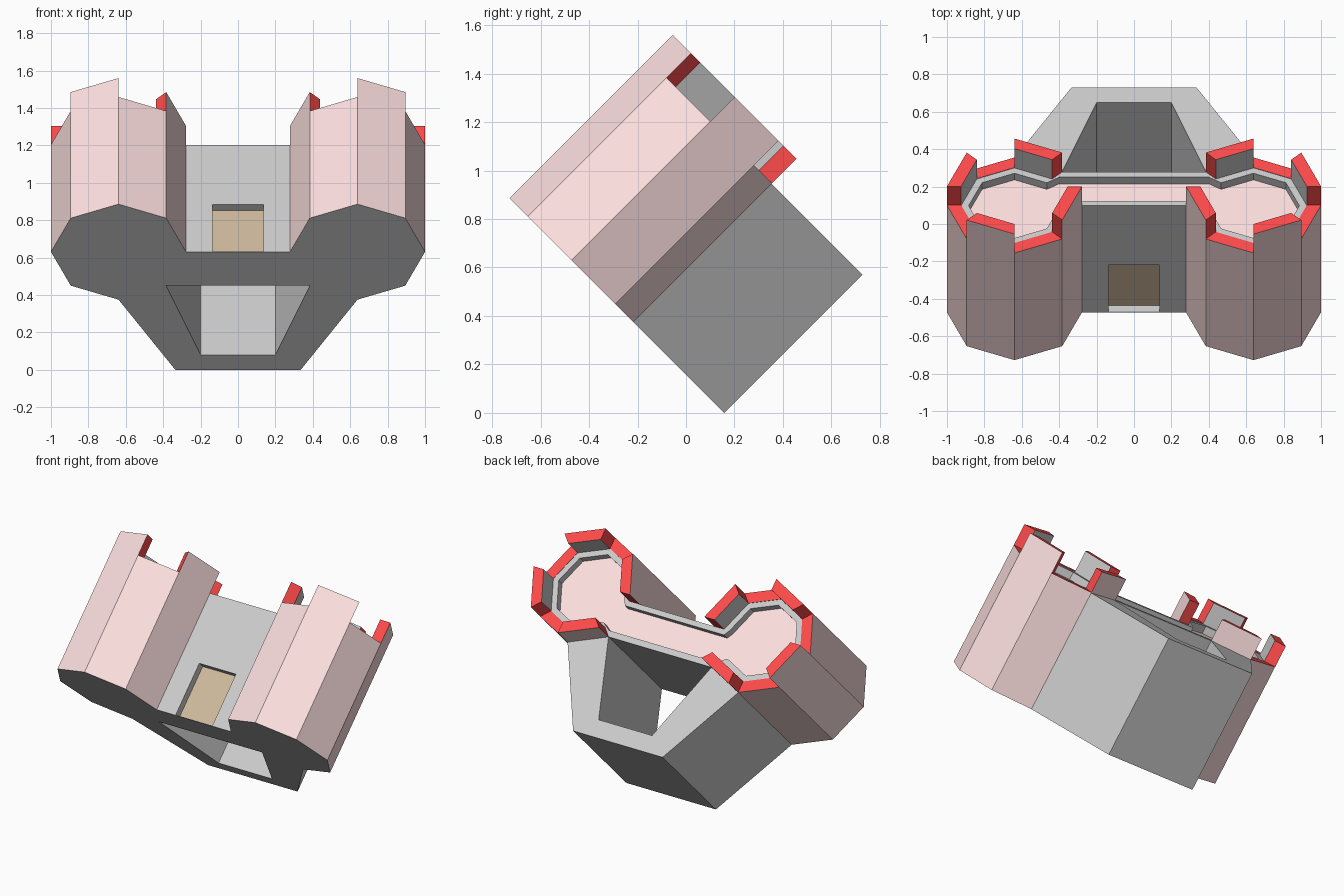
import bpy, bmesh
from math import cos, sin, radians
from mathutils import Matrix

if "Cube" in bpy.data.objects:
    bpy.data.objects.remove(bpy.data.objects["Cube"])

# The castle is built upright (x, depth, height), then tipped 45 degrees
TILT = Matrix.Translation((0, -0.727, 0.885)) @ Matrix.Rotation(radians(-45), 4, 'X')
CX, CY, R = 0.639, 0.36, 0.361      # tower centre and radius
R_IN, R_PIT = 0.285, 0.245          # parapet inner radius, sunken floor radius
TOP, CREST, FLOOR = 0.807, 0.953, 0.755


def material(name, rgb):
    m = bpy.data.materials.new(name)
    m.diffuse_color = (*rgb, 1)
    m.use_nodes = True
    m.node_tree.nodes["Principled BSDF"].inputs["Base Color"].default_value = m.diffuse_color
    return m


GREY = material("grey_stone", (0.75, 0.75, 0.75))
PINK = material("pink_stone", (1.0, 0.75, 0.75))
RED = material("red_trim", (1.0, 0.07, 0.07))
BROWN = material("door_wood", (0.61, 0.48, 0.33))


def corner(r, k):
    a = radians(45 * k)
    return (CX + r * cos(a), CY + r * sin(a))


def mirrored(half):
    return half + [(-x, y) for x, y in reversed(half)]


def prism(name, plan, z0, z1, mats, pick=None):
    """Extrude a plan; pick(face) returns the material slot."""
    bm = bmesh.new()
    low = [bm.verts.new((x, y, z0)) for x, y in plan]
    high = [bm.verts.new((x, y, z1)) for x, y in plan]
    bm.faces.new(low)
    bm.faces.new(high)
    n = len(plan)
    for i in range(n):
        j = (i + 1) % n
        bm.faces.new((low[i], low[j], high[j], high[i]))
    bmesh.ops.recalc_face_normals(bm, faces=bm.faces)
    if pick:
        for f in bm.faces:
            f.material_index = pick(f)
    me = bpy.data.meshes.new(name)
    bm.to_mesh(me)
    bm.free()
    for m in mats:
        me.materials.append(m)
    ob = bpy.data.objects.new(name, me)
    bpy.context.collection.objects.link(ob)
    ob.matrix_world = TILT
    return ob


def tower_side(f):
    """Distance of a face centre from its tower axis; None for caps."""
    c = f.calc_center_median()
    return None if abs(f.normal.z) > 0.5 else ((abs(c.x) - CX) ** 2 + (c.y - CY) ** 2) ** 0.5


def body_slot(f):
    d = tower_side(f)
    return 1 if d is not None and abs(d - R * cos(radians(22.5))) < 0.01 else 0


def parapet_slot(f):
    d = tower_side(f)
    if d is None:
        return 2
    if d > 0.328:
        return 1                     # outer side
    return 0 if d < 0.27 else 2      # inner side, else end


# Main body: two octagonal towers, gate wall and rear enclosure
body = prism("castle_body", mirrored([corner(R, k) for k in range(4, 11)] + [(0.335, 1.252)]),
             0, TOP, [GREY, PINK], body_slot)

# Openings: open courtyard, sunken walkway and door recess
pit = mirrored([(0.37, 0.395)] + [corner(R_PIT, k) for k in range(4, 12)] + [(0.40, 0.575)])
cutters = [
    prism("courtyard_cutter", mirrored([(0.385, 0.615), (0.2, 1.138)]), -0.1, 1.0, [GREY]),
    prism("walkway_cutter", pit, FLOOR, 1.0, [GREY]),
    prism("door_cutter", mirrored([(0.137, 0.3), (0.137, 0.412)]), 0.003, 0.36, [GREY]),
]
bpy.context.view_layer.update()
bpy.context.view_layer.objects.active = body
for c in cutters:
    c.hide_render = True
    mod = body.modifiers.new(c.name, 'BOOLEAN')
    mod.operation = 'DIFFERENCE'
    mod.solver = 'EXACT'
    mod.object = c
    bpy.ops.object.modifier_apply(modifier=mod.name)
    bpy.data.objects.remove(c)

# Pink walkway floor and wooden door
prism("walkway_floor", pit, FLOOR - 0.001, FLOOR + 0.002, [PINK])
prism("door", mirrored([(0.136, 0.409), (0.136, 0.413)]), 0.003, 0.36, [BROWN])

# Parapet: tall merlons alternate with low red copings, open towards the walkway
for s, side in ((1, "right"), (-1, "left")):
    for k in (0, 1, 2, 4, 5, 6, 7):
        plan = [corner(R, k), corner(R, k + 1), corner(R_IN, k + 1), corner(R_IN, k)]
        tall = k % 2 == 0
        prism(f"{side}_{'merlon' if tall else 'coping'}_{k}", [(s * x, y) for x, y in plan],
              TOP, CREST if tall else TOP + 0.003, [GREY, PINK, RED], parapet_slot)
